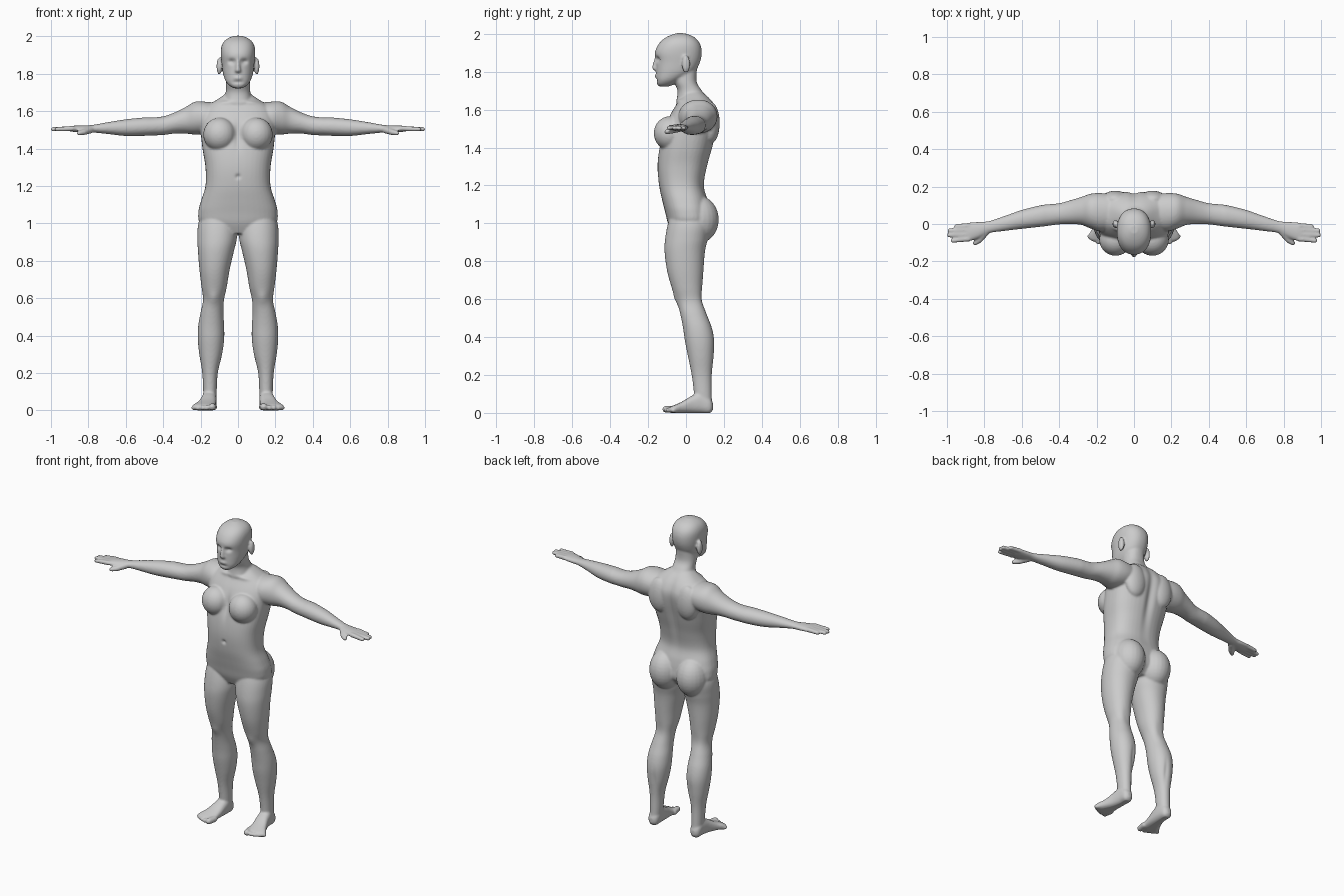
import bpy, bmesh, math
from mathutils import Vector

parts = []


def finish(bm, name):
    bmesh.ops.recalc_face_normals(bm, faces=bm.faces)
    me = bpy.data.meshes.new(name)
    bm.to_mesh(me)
    bm.free()
    ob = bpy.data.objects.new(name, me)
    bpy.context.collection.objects.link(ob)
    parts.append(ob)


def spline(p0, p1, p2, p3, t):
    return [0.5 * (2 * b + (c - a) * t + (2 * a - 5 * b + 4 * c - d) * t * t
                   + (3 * b - a - 3 * c + d) * t ** 3) for a, b, c, d in zip(p0, p1, p2, p3)]


def loft(name, axis, rows, power=2.3, sides=(1,), steps=5, seg=40):
    """Rounded sections; each row is (position on axis, a min, a max, b min, b max)."""
    rings = []
    for i in range(len(rows) - 1):
        q = [rows[max(0, min(len(rows) - 1, i + k))] for k in (-1, 0, 1, 2)]
        rings += [spline(*q, s / steps) for s in range(steps)]
    rings.append(list(rows[-1]))
    for side in sides:
        bm = bmesh.new()
        loops = []
        for t, a0, a1, b0, b1 in rings:
            loop = []
            for j in range(seg):
                c, s = math.cos(math.tau * j / seg), math.sin(math.tau * j / seg)
                co = [(a0 + a1) / 2 + (a1 - a0) / 2 * math.copysign(abs(c) ** (2 / power), c),
                      (b0 + b1) / 2 + (b1 - b0) / 2 * math.copysign(abs(s) ** (2 / power), s)]
                co.insert(axis, t)
                co[0] *= side
                loop.append(bm.verts.new(co))
            loops.append(loop)
        for lo, hi in zip(loops, loops[1:]):
            for j in range(seg):
                bm.faces.new((lo[j], lo[(j + 1) % seg], hi[(j + 1) % seg], hi[j]))
        bm.faces.new(loops[0])
        bm.faces.new(loops[-1])
        finish(bm, name)


def blob(name, centre, radii, sides=(1, -1)):
    for side in sides:
        bm = bmesh.new()
        bmesh.ops.create_uvsphere(bm, u_segments=24, v_segments=16, radius=1)
        for v in bm.verts:
            v.co = Vector([c + r * k for c, r, k in zip(centre, radii, v.co)])
            v.co.x *= side
        finish(bm, name)


def chain(name, p, q, r0, r1):
    """Finger or toe: a tapering row of balls, fused later."""
    for i in range(9):
        t = i / 8
        r = r0 + (r1 - r0) * t
        blob(name, Vector(p).lerp(Vector(q), t), (r, r, r))


BOTH = (1, -1)

# Torso, as (height, half width, front, back)
torso = [(0.945, .10, -.07, .08), (1.0, .20, -.095, .125), (1.06, .212, -.11, .125), (1.12, .198, -.125, .115),
         (1.2, .174, -.142, .095), (1.3, .174, -.15, .112), (1.4, .19, -.14, .14), (1.5, .20, -.115, .165),
         (1.57, .20, -.085, .172), (1.62, .175, -.055, .155), (1.66, .115, -.03, .125), (1.69, .07, -.01, .09)]
loft("torso", 2, [(z, -w, w, f, b) for z, w, f, b in torso], 2.5)
blob("breast", (.098, -.085, 1.475), (.088, .085, .09))
blob("buttock", (.098, .065, 1.02), (.098, .108, .125))
blob("shoulder_blade", (.1, .13, 1.53), (.075, .048, .11))

# Neck and head
neck = [(1.56, .08, -.05, .13), (1.64, .08, -.05, .13), (1.7, .066, -.045, .085),
        (1.75, .064, -.065, .056), (1.83, .06, -.09, .06)]
loft("neck", 2, [(z, -w, w, f, b) for z, w, f, b in neck])
head = [(1.722, .022, -.142, -.09), (1.735, .045, -.153, -.06), (1.76, .066, -.157, -.02), (1.8, .08, -.158, .045),
        (1.85, .087, -.158, .074), (1.9, .092, -.164, .083), (1.94, .09, -.148, .077), (1.97, .077, -.122, .058),
        (1.99, .053, -.088, .03), (2.003, .02, -.05, -.01)]
loft("head", 2, [(z, -w, w, f, b) for z, w, f, b in head], 2.25)
loft("nose", 2, [(1.805, -.015, .015, -.165, -.13), (1.815, -.019, .019, -.178, -.13),
                 (1.83, -.014, .014, -.178, -.13), (1.885, -.009, .009, -.164, -.13)], 2)
blob("lips", (0, -.15, 1.777), (.028, .015, .012), (1,))
blob("ear", (.1, .0, 1.84), (.015, .022, .047))

# Arms, as (x, front, back, bottom, top)
loft("arm", 0, [(.08, -.02, .15, 1.5, 1.64), (.17, -.04, .165, 1.48, 1.65), (.23, -.025, .162, 1.475, 1.65),
                (.28, -.005, .145, 1.48, 1.622), (.34, .0, .127, 1.48, 1.592), (.4, -.002, .111, 1.472, 1.572),
                (.46, -.01, .105, 1.47, 1.566), (.5, -.015, .1, 1.468, 1.566), (.6, -.026, .075, 1.467, 1.556),
                (.7, -.038, .04, 1.478, 1.54), (.78, -.05, .015, 1.486, 1.526), (.83, -.075, .012, 1.486, 1.524),
                (.88, -.092, .008, 1.489, 1.522), (.905, -.088, 0, 1.494, 1.517)], 2.1, BOTH)
for y0, y1, tip in ((-.08, -.089, .968), (-.056, -.06, .988), (-.032, -.035, .985), (-.008, -.012, .95)):
    chain("finger", (.885, y0, 1.507), (tip, y1, 1.503), .0145, .0125)
chain("thumb", (.79, -.04, 1.5), (.825, -.085, 1.487), .02, .016)
chain("thumb", (.825, -.085, 1.487), (.85, -.102, 1.482), .016, .013)

# Legs, as (height, inner, outer, front, back)
loft("leg", 2, [(.03, .118, .184, .045, .138), (.1, .114, .186, .042, .136), (.2, .108, .191, .03, .136),
                (.3, .085, .207, .01, .146), (.38, .074, .215, -.006, .149), (.45, .074, .213, -.016, .136),
                (.52, .078, .201, -.03, .11), (.59, .075, .187, -.048, .09), (.66, .06, .195, -.075, .087),
                (.75, .045, .206, -.1, .092), (.85, .022, .214, -.113, .1), (.92, .006, .217, -.11, .115),
                (1.0, .005, .212, -.095, .125), (1.08, .03, .18, -.07, .09)], 2.1, BOTH)

# Feet, as (y, inner, outer, bottom, top)
loft("foot", 1, [(.143, .138, .166, .018, .05), (.125, .12, .184, -.002, .08), (.08, .114, .19, -.002, .11),
                 (.03, .115, .2, -.002, .09), (-.02, .118, .22, -.002, .06), (-.06, .118, .243, -.002, .042),
                 (-.085, .122, .238, .002, .032)], 2.5, BOTH)
for x, y, r in ((.138, -.125, .019), (.168, -.117, .014), (.192, -.108, .014), (.215, -.096, .013), (.237, -.08, .013)):
    chain("toe", (x - .008, -.06, r), (x, y + r, r), r, r)

# Fuse all parts into one continuous skin
for ob in parts:
    ob.select_set(True)
bpy.context.view_layer.objects.active = parts[0]
bpy.ops.object.join()
body = bpy.context.object
body.name = "body"
remesh = body.modifiers.new("fuse", 'REMESH')
remesh.mode = 'VOXEL'
remesh.voxel_size = .0062
soften = body.modifiers.new("soften", 'SMOOTH')
soften.factor = .5
soften.iterations = 6
for mod in ("fuse", "soften"):
    bpy.ops.object.modifier_apply(modifier=mod)

# Sculpt strokes, mirrored in x: (centre, radii, push)
strokes = [((.034, -.155, 1.865), (.02, .03, .014), (0, .014, 0)),      # eye sockets
           ((0, -.155, 1.755), (.03, .03, .008), (0, .005, 0)),         # under the lips
           ((0, .15, 1.45), (.025, .08, .2), (0, -.014, 0)),            # spine
           ((0, -.15, 1.25), (.012, .04, .012), (0, .01, 0)),           # navel
           ((0, -.14, 1.48), (.018, .06, .07), (0, .015, 0)),           # breastbone
           ((.07, -.04, 1.645), (.05, .03, .012), (0, -.008, .004)),    # collarbones
           ((.13, -.06, .6), (.03, .04, .035), (0, -.008, 0)),          # kneecaps
           ((.13, .09, .6), (.03, .04, .06), (0, -.006, 0)),            # backs of knees
           ((.13, .15, .3), (.012, .05, .07), (0, -.005, 0))]           # calves
for v in body.data.vertices:
    p = Vector((abs(v.co.x), v.co.y, v.co.z))
    for c, r, push in strokes:
        d = sum(((p[k] - c[k]) / r[k]) ** 2 for k in range(3))
        if d < 6:
            v.co += Vector(push) * math.exp(-d)
    v.co.z = max(v.co.z, 0)

bpy.ops.object.shade_smooth()
